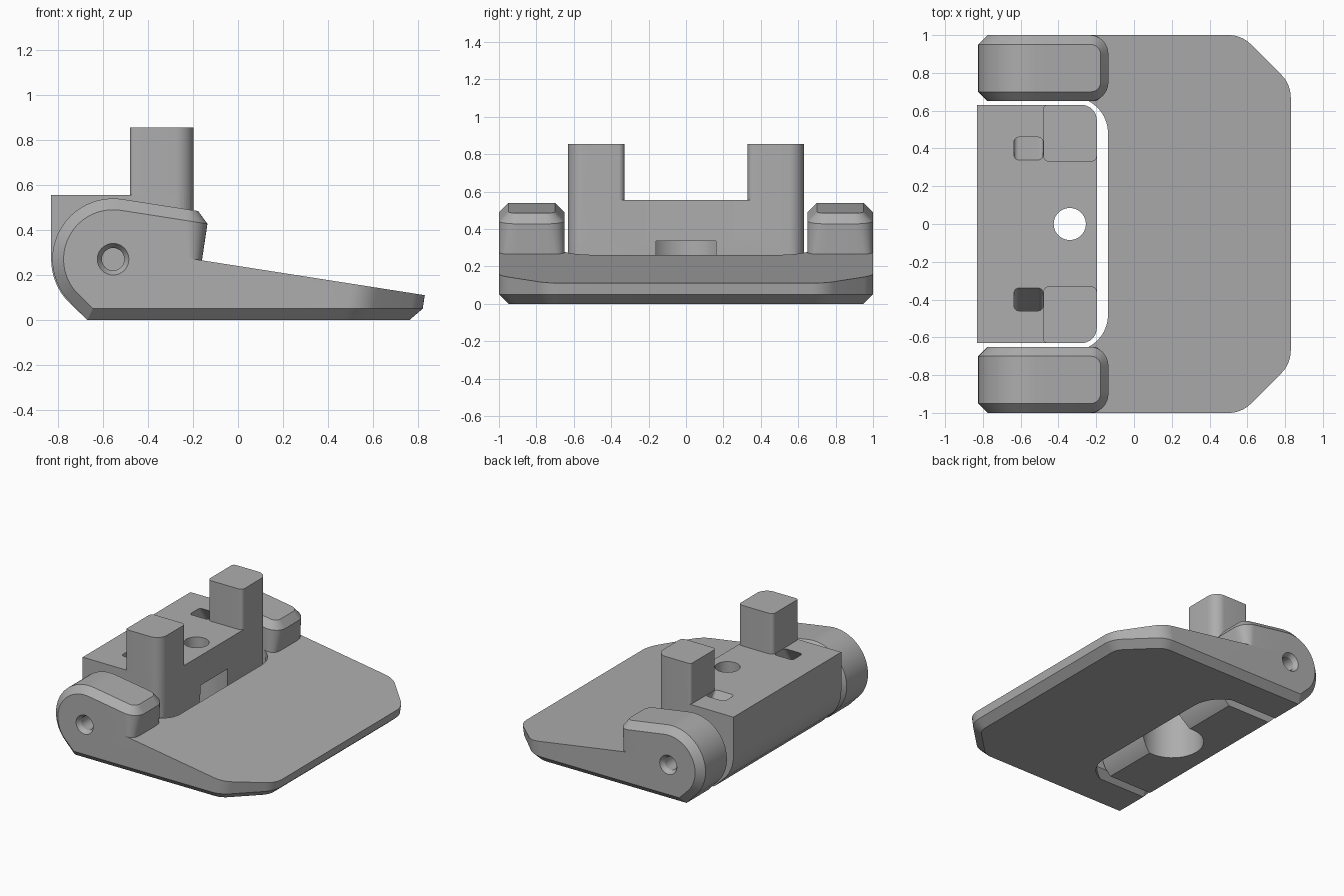
import bpy, bmesh, math
from math import sin, cos, pi
from mathutils import Vector

cube = bpy.data.objects.get("Cube")
if cube:
    bpy.data.objects.remove(cube, do_unlink=True)

grey = bpy.data.materials.new("mid_grey")
grey.use_nodes = True
COLOUR = (0.42, 0.42, 0.42, 1)
grey.diffuse_color = COLOUR
grey.node_tree.nodes["Principled BSDF"].inputs["Base Color"].default_value = COLOUR

TILT = 0.155            # slope of the tread
PX, PZ = -0.555, 0.27   # pivot axis
EAR_R, CH = 0.27, 0.05  # ear radius, chamfer
TREAD, FRONT = 0.056, 0.39


def slope(u, y, n):
    """Point in the tilted frame of the tread."""
    return (PX + u * cos(TILT) + n * sin(TILT), y, PZ - u * sin(TILT) + n * cos(TILT))


def at_height(u, y, z):
    """Follow the tilted normal from (u, y) down to height z."""
    return slope(u, y, (z - PZ + u * sin(TILT)) / cos(TILT))


def rounded(corners, radii, grow=0.0, seg=10):
    """Counter-clockwise convex outline with rounded corners, optionally offset."""
    out = []
    count = len(corners)
    for i in range(count):
        p = Vector(corners[i])
        a = (Vector(corners[i - 1]) - p).normalized()
        b = (Vector(corners[(i + 1) % count]) - p).normalized()
        half = a.angle(b) / 2
        bis = (a + b).normalized()
        p = p - bis * (grow / sin(half))
        r = max(radii[i] + grow, 0) if radii[i] else 0
        if r == 0:
            out.append(tuple(p))
            continue
        centre = p + bis * (r / sin(half))
        start = p + a * (r / math.tan(half)) - centre
        sweep = pi - 2 * half
        for k in range(seg + 1):
            t = sweep * k / seg
            out.append((centre.x + start.x * cos(t) - start.y * sin(t),
                        centre.y + start.x * sin(t) + start.y * cos(t)))
    return out


def rect(x0, x1, y0, y1):
    return [(x0, y0), (x1, y0), (x1, y1), (x0, y1)]


def hull(name, points):
    bm = bmesh.new()
    for p in points:
        bm.verts.new(p)
    bmesh.ops.remove_doubles(bm, verts=bm.verts, dist=0.0005)
    res = bmesh.ops.convex_hull(bm, input=bm.verts)
    junk = {g for g in res["geom_interior"] + res["geom_unused"]
            if isinstance(g, bmesh.types.BMVert)}
    bmesh.ops.delete(bm, geom=list(junk), context='VERTS')
    bmesh.ops.dissolve_limit(bm, angle_limit=0.005, verts=bm.verts, edges=bm.edges)
    bmesh.ops.recalc_face_normals(bm, faces=bm.faces)
    mesh = bpy.data.meshes.new(name)
    bm.to_mesh(mesh)
    bm.free()
    mesh.materials.append(grey)
    obj = bpy.data.objects.new(name, mesh)
    bpy.context.scene.collection.objects.link(obj)
    return obj


def prism(name, outline, z0, z1, shift=0.0):
    return hull(name, [(x, y + (shift if z == z0 else 0), z)
                       for x, y in outline for z in (z0, z1)])


def circle(cx, cy, r, n=48):
    return [(cx + r * cos(2 * pi * k / n), cy + r * sin(2 * pi * k / n)) for k in range(n)]


def combine(obj, other, operation):
    """Apply one boolean and discard the other operand."""
    mod = obj.modifiers.new("join", 'BOOLEAN')
    mod.operation, mod.object, mod.solver = operation, other, 'EXACT'
    graph = bpy.context.evaluated_depsgraph_get()
    mesh = bpy.data.meshes.new_from_object(obj.evaluated_get(graph))
    obj.modifiers.clear()
    obj.data = mesh
    bpy.data.objects.remove(other, do_unlink=True)


# Sloping tread plate with a chamfered underside
corners = [(0, -1), (1.13, -1), (1.393, -0.74), (1.393, 0.74), (1.13, 1), (0, 1)]
radii = [0, 0.17, 0.17, 0.17, 0.17, 0]
full, inner = rounded(corners, radii), rounded(corners, radii, -CH)
pedal = hull("pedal", [slope(u, y, TREAD) for u, y in full]
             + [at_height(u, y, CH) for u, y in full]
             + [at_height(u, y, 0) for u, y in inner])

# Rounded notch, flared at the underside
notch, notch_r = rect(-1, FRONT, -0.65, 0.65), [0, 0.17, 0.17, 0]
combine(pedal, hull("notch_cutter",
        [slope(u, y, 0.2) for u, y in rounded(notch, notch_r)]
        + [at_height(u, y, CH) for u, y in rounded(notch, notch_r)]
        + [at_height(u, y, -0.02) for u, y in rounded(notch, notch_r, CH + 0.02)]),
        'DIFFERENCE')

# Pivot ears, one on each side
for side in (1, -1):
    lo, hi = sorted((side * 0.65, side))
    points = []
    for inset in (0, CH):
        ys = (lo + CH - inset, hi - CH + inset)
        for k in range(25):
            a = pi / 2 - TILT + (TILT + pi / 2 + 0.7) * k / 24
            r = EAR_R - inset
            points += [(PX + r * cos(a), y, PZ + r * sin(a)) for y in ys]
        points += [(x, y, inset) for x in (-0.67 + inset / 2, -0.2) for y in ys]
    plan, plan_r = rect(0, FRONT, lo, hi), [0, 0.1, 0.1, 0]
    points += [slope(u, y, n) for u, y in rounded(plan, plan_r) for n in (0, EAR_R - CH)]
    points += [slope(u, y, EAR_R) for u, y in rounded(plan, plan_r, -CH) if u > 0.1]
    combine(pedal, hull("ear", points), 'UNION')

# Countersunk pivot holes
for side in (1, -1):
    combine(pedal, hull("pin_cutter", [(x, side * y, z) for y in (0.6, 1.1)
            for x, z in circle(PX, PZ, 0.05, 32)]), 'DIFFERENCE')
    combine(pedal, hull("sink_cutter", [(x, side * y, z) for y, r in ((0.97, 0.05), (1.01, 0.077))
            for x, z in circle(PX, PZ, r, 32)]), 'DIFFERENCE')

# Central block with rounded underside
profile = [(-0.83, 0.555), (-0.67, 0), (-0.197, 0.555)]
for k in range(17):
    a = pi + 0.7 * k / 16
    profile.append((PX + 0.275 * cos(a), PZ + 0.275 * sin(a)))
    a = -0.85 * k / 16
    profile.append((PX + 0.358 * cos(a), PZ + 0.358 * sin(a)))
block = hull("central_block", [(x, y, max(z, 0)) for x, z in profile for y in (-0.63, 0.63)])
combine(block, prism("corner_trim", rounded(rect(-0.9, -0.197, -0.63, 0.63),
        [0, 0.08, 0.08, 0]), -0.1, 0.9), 'INTERSECT')

# Upright posts and slanted slots behind them
for side in (1, -1):
    lo, hi = sorted((side * 0.33, side * 0.63))
    big_first = [0.02, 0.08, 0.03, 0.03] if side < 0 else [0.03, 0.03, 0.08, 0.02]
    combine(block, prism("post", rounded(rect(-0.48, -0.197, lo, hi), big_first),
            0.35, 0.855), 'UNION')
    lo, hi = sorted((side * 0.33, side * 0.45))
    combine(block, prism("slot_cutter", rounded(rect(-0.635, -0.482, lo, hi), [0.025] * 4),
            0.3, 0.57, side * 0.17), 'DIFFERENCE')

# Vertical bolt hole with a wide counterbore from below
combine(block, prism("bolt_cutter", circle(-0.34, 0, 0.085), -0.1, 0.7), 'DIFFERENCE')
combine(block, prism("bore_cutter", circle(-0.34, 0, 0.215), -0.1, 0.335), 'DIFFERENCE')

for obj in (pedal, block):
    bpy.ops.object.select_all(action='DESELECT')
    obj.select_set(True)
    bpy.context.view_layer.objects.active = obj
    bpy.ops.object.shade_smooth_by_angle(angle=math.radians(25))
